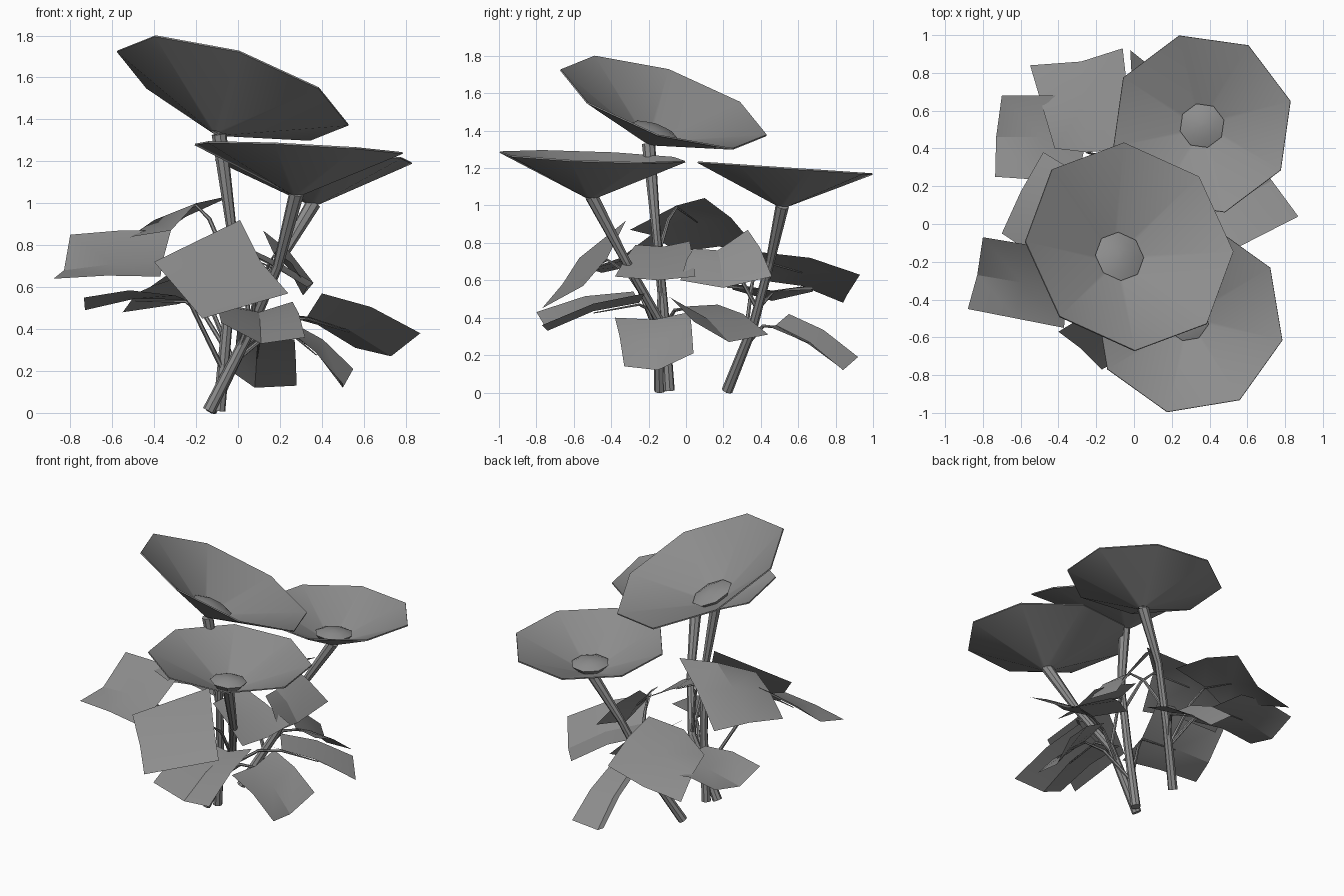
import bpy, math
from mathutils import Vector as V

if "Cube" in bpy.data.objects:
    bpy.data.objects.remove(bpy.data.objects["Cube"])

grey = bpy.data.materials.new('dark_grey')
grey.diffuse_color = (0.27, 0.27, 0.27, 1)
grey.use_nodes = True
grey.node_tree.nodes["Principled BSDF"].inputs["Base Color"].default_value = grey.diffuse_color


def mesh_object(name, verts, faces, angle=35):
    me = bpy.data.meshes.new(name)
    me.from_pydata([tuple(v) for v in verts], [], faces)
    me.validate()
    me.materials.append(grey)
    ob = bpy.data.objects.new(name, me)
    bpy.context.collection.objects.link(ob)
    bpy.ops.object.select_all(action='DESELECT')
    ob.select_set(True)
    bpy.context.view_layer.objects.active = ob
    bpy.ops.object.shade_smooth_by_angle(angle=math.radians(angle))
    return ob


def tube(name, points, radii, res=2):
    cu = bpy.data.curves.new(name, 'CURVE')
    cu.dimensions = '3D'
    cu.bevel_depth = 1.0
    cu.bevel_resolution = res
    cu.use_fill_caps = True
    cu.materials.append(grey)
    sp = cu.splines.new('POLY')
    sp.use_smooth = False
    sp.points.add(len(points) - 1)
    for p, co, r in zip(sp.points, points, radii):
        p.co = (*co, 1)
        p.radius = r
    ob = bpy.data.objects.new(name, cu)
    bpy.context.collection.objects.link(ob)


def lathe(name, origin, normal, start, profile, cap=False):
    """Eight-sided lathe around a tilted axis; profile is (radius, height)."""
    n = V(normal).normalized()
    d = V((math.cos(start), math.sin(start), 0))
    u = (d - n * d.dot(n)).normalized()
    w = n.cross(u)
    verts, faces = [], []
    for r, h in profile:
        for i in range(8):
            a = i * math.pi / 4
            verts.append(V(origin) + n * h + (u * math.cos(a) + w * math.sin(a)) * r)
    for k in range(len(profile) - 1):
        for i in range(8):
            j = (i + 1) % 8
            faces.append((k*8 + i, k*8 + j, k*8 + 8 + j, k*8 + 8 + i))
    if cap:
        top = len(profile) * 8 - 8
        faces.append(tuple(range(top, top + 8)))
    return mesh_object(name, verts, faces)


def flower(tag, centre, normal, start, radius, depth, disc):
    n = V(normal).normalized()
    apex = V(centre) - n * depth
    a = math.radians(start)
    # open cone of petals: outside, rim, inside
    lathe('petal_cone_' + tag, apex, n, a,
          [(0.03, 0.01), (radius, depth - 0.004), (radius - 0.002, depth + 0.004), (0.03, 0.02)])
    # domed flower centre
    lathe('flower_centre_' + tag, apex, n, a,
          [(disc * 0.75, 0.045), (disc, 0.08), (disc * 0.6, 0.1), (disc * 0.1, 0.107)], True)


flower('tall', (-0.025, -0.12, 1.55), (0.335, 0.335, 1), 3, 0.58, 0.25, 0.135)
flower('front', (0.29, -0.5, 1.26), (0.05, 0.04, 1), -13, 0.51, 0.23, 0.115)
flower('back', (0.36, 0.53, 1.2), (0.0, 0.068, 1), 14.5, 0.485, 0.215, 0.12)

# flower stems
R = [0.03, 0.026, 0.024, 0.036]
tube('stem_tall', [(-.09, -.09, .01), (-.05, -.12, .45), (-.03, -.16, .87), (-.09, -.2, 1.33)], R)
tube('stem_front', [(-.14, -.14, .01), (.06, -.15, .4), (.19, -.32, .7), (.28, -.505, 1.05)], R)
tube('stem_back', [(-.13, .22, .01), (.04, .36, .36), (.18, .45, .7), (.36, .515, 1.0)], R)


def leaf(tag, base, tip, root, arch=0.03):
    """Creased leaf: three points across the base and three across the tip."""
    mid = [(V(b) + V(t)) / 2 + V((0, 0, arch)) for b, t in zip(base, tip)]
    verts = [V(p) for p in base] + mid + [V(p) for p in tip]
    faces = [(r*3 + c, r*3 + c + 1, r*3 + c + 4, r*3 + c + 3)
             for r in range(2) for c in range(2)]
    # keep the upper side facing up
    if (verts[2] - verts[0]).cross(verts[6] - verts[0]).z < 0:
        faces = [f[::-1] for f in faces]
    mesh_object('leaf_' + tag, verts, faces, 20)
    # thin leaf stalk
    down = V((0, 0, 0.01))
    s, e = V(root), V(base[1]) - down
    bend = s.lerp(e, 0.6) + V((0, 0, 0.05))
    tube('leaf_stalk_' + tag, [s, bend, e, mid[1] - down], [0.012, 0.01, 0.007, 0.003], 1)


TALL_LOW, TALL_HIGH = (-.07, -.11, .2), (-.04, -.16, .7)
FRONT_LOW, FRONT_MID = (.0, -.15, .3), (.06, -.15, .4)
BACK_LOW, BACK_MID = (-.02, .31, .24), (.08, .38, .45)

leaf('back_left', [(-.42, .4, .60), (-.25, .38, .72), (0, .4, .75)],
     [(-.55, .84, .48), (-.28, .86, .52), (-.06, .93, .63)], BACK_LOW)
leaf('left', [(-.3, .68, .55), (-.25, .46, .54), (-.3, .22, .56)],
     [(-.70, .68, .54), (-.73, .46, .49), (-.735, .25, .55)], BACK_LOW)
leaf('upper_left', [(-.02, .1, 1.04), (-.2, -.05, 1.0), (-.32, -.3, .87)],
     [(-.48, .38, .77), (-.6, .17, .78), (-.7, -.05, .75)], TALL_HIGH)
leaf('front_left', [(-.32, -.15, .87), (-.36, -.35, .72), (-.37, -.55, .65)],
     [(-.8, -.07, .85), (-.83, -.27, .68), (-.88, -.45, .64)], TALL_LOW, 0.01)
leaf('front_big', [(.01, -.32, .92), (.11, -.42, .72), (.24, -.55, .57)],
     [(-.4, -.57, .72), (-.28, -.66, .58), (-.17, -.77, .45)], FRONT_MID, 0.0)
leaf('right', [(.4, -.2, .57), (.33, 0, .46), (.2, .17, .47)],
     [(.87, .04, .38), (.73, .23, .27), (.56, .44, .31)], FRONT_LOW)
leaf('front_low', [(-.12, -.28, .54), (.1, -.25, .48), (.26, -.22, .53)],
     [(-.08, -.8, .43), (.11, -.74, .33), (.32, -.77, .36)], FRONT_LOW)
leaf('right_low', [(.22, -.38, .40), (.25, -.17, .39), (.26, .02, .43)],
     [(.5, -.33, .14), (.5, -.15, .12), (.55, .04, .21)], TALL_LOW)
leaf('right_middle', [(.0, -.27, .79), (.0, -.12, .78), (.0, .02, .81)],
     [(.3, -.38, .62), (.33, -.15, .6), (.36, .05, .62)], FRONT_MID, 0.01)
leaf('back_low', [(.0, .55, .42), (.1, .48, .36), (.27, .45, .35)],
     [(-.02, .92, .19), (.08, .84, .12), (.28, .83, .13)], BACK_LOW)
leaf('right_high', [(.12, .33, .87), (.17, .17, .76), (.18, .04, .77)],
     [(.36, .46, .62), (.31, .2, .56), (.33, -.03, .6)], BACK_MID)
